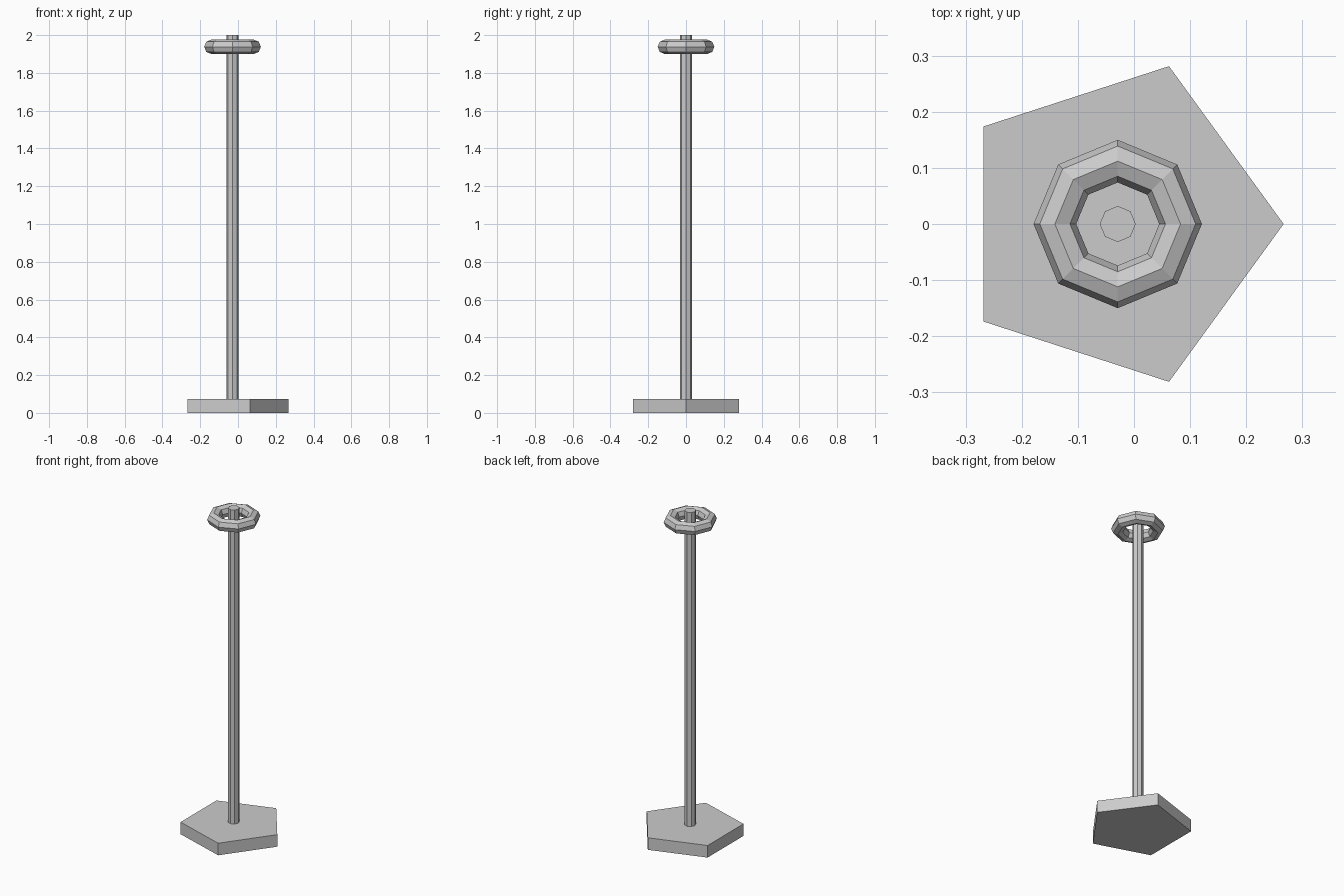
import bpy
import math

if "Cube" in bpy.data.objects:
    bpy.data.objects.remove(bpy.data.objects["Cube"])

CX = -0.029  # shared axis of all parts


def prism(name, sides, radius, z0, z1):
    # Blender starts cylinders at +Y; rotate so the first corner points to +X
    bpy.ops.mesh.primitive_cylinder_add(
        vertices=sides, radius=radius, depth=z1 - z0,
        location=(CX, 0, (z0 + z1) / 2), rotation=(0, 0, -math.pi / 2))
    ob = bpy.context.object
    ob.name = name
    return ob


# Pentagonal foot and octagonal pole
prism("base", 5, 0.2957, 0.0, 0.074)
prism("pole", 8, 0.032, 0.06, 2.0)

# Floating ring near the top of the pole
bpy.ops.mesh.primitive_torus_add(
    major_segments=8, minor_segments=8, major_radius=0.112,
    minor_radius=0.038, location=(CX, 0, 1.938))
bpy.context.object.name = "top_ring"
